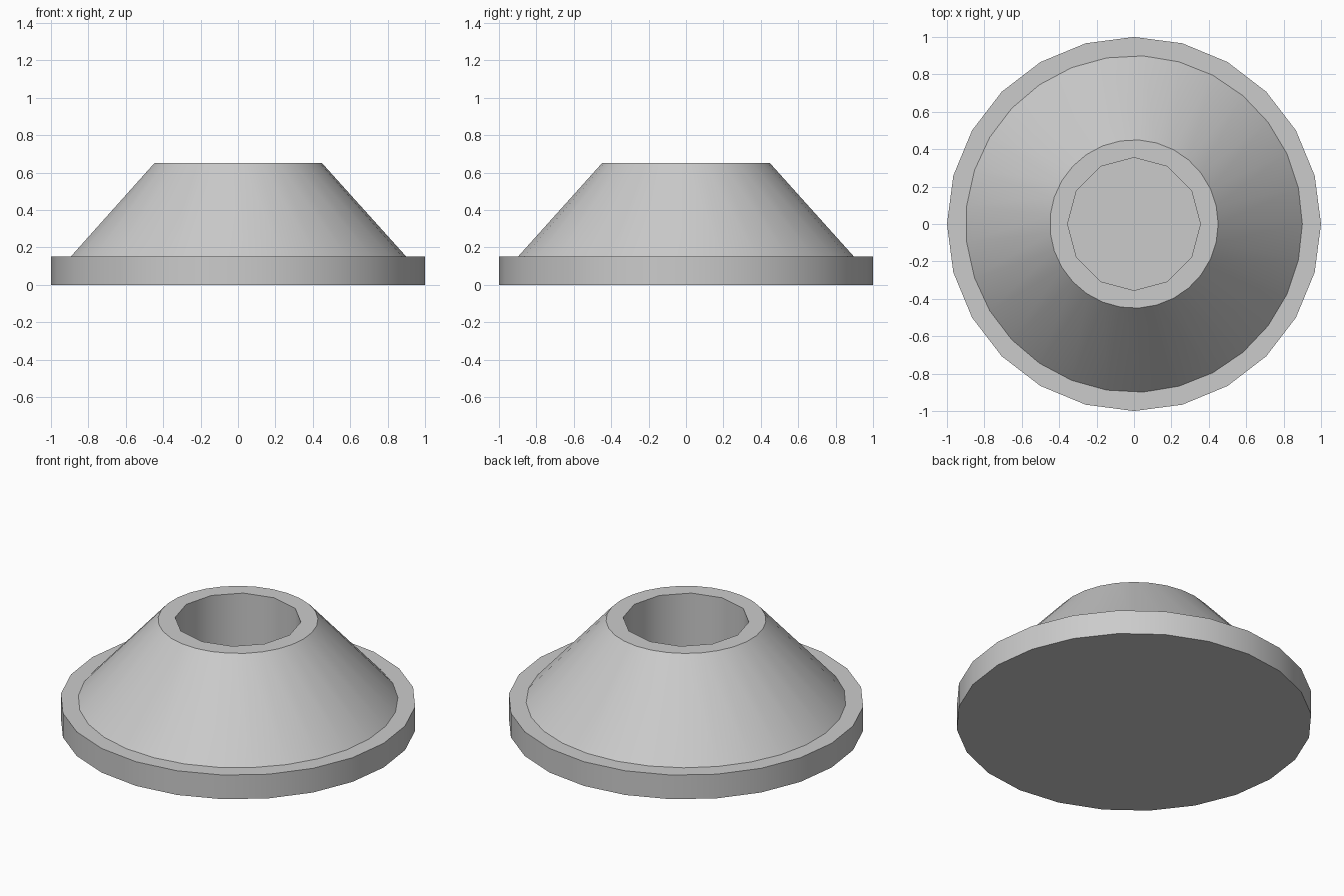
import bpy
import math

default_cube = bpy.data.objects.get("Cube")
if default_cube:
    bpy.data.objects.remove(default_cube, do_unlink=True)

grey = bpy.data.materials.new("plain_grey")
grey.use_nodes = True
grey.diffuse_color = (0.6, 0.6, 0.6, 1)
grey.node_tree.nodes["Principled BSDF"].inputs["Base Color"].default_value = grey.diffuse_color


def frustum(name, sides, r_low, r_high, z_low, z_high, turn=0):
    """Straight or tapered solid of revolution between two heights."""
    bpy.ops.mesh.primitive_cone_add(
        vertices=sides, radius1=r_low, radius2=r_high, depth=z_high - z_low,
        location=(0, 0, (z_low + z_high) / 2), rotation=(0, 0, turn))
    obj = bpy.context.object
    obj.name = name
    obj.data.materials.append(grey)
    return obj


def smooth(obj):
    bpy.ops.object.select_all(action='DESELECT')
    obj.select_set(True)
    bpy.context.view_layer.objects.active = obj
    bpy.ops.object.shade_smooth_by_angle(angle=math.radians(35))


BASE_TOP, RIM = 0.15, 0.65

# Flat base disc
base = frustum("base_disc", 24, 1, 1, 0, BASE_TOP)
smooth(base)

# Tapered collar, one corner pointing to +x
collar = frustum("tapered_collar", 29, 0.9, 0.45, BASE_TOP, RIM, -math.pi / 2)

# Twelve-sided socket bored down to the disc
cutter = frustum("socket_cutter", 12, 0.355, 0.355, BASE_TOP - 0.1, RIM + 0.1)
cutter.hide_render = True
bore = collar.modifiers.new("socket", 'BOOLEAN')
bore.operation = 'DIFFERENCE'
bore.solver = 'EXACT'
bore.object = cutter
bpy.context.view_layer.objects.active = collar
bpy.ops.object.modifier_apply(modifier=bore.name)
bpy.data.objects.remove(cutter, do_unlink=True)
smooth(collar)
